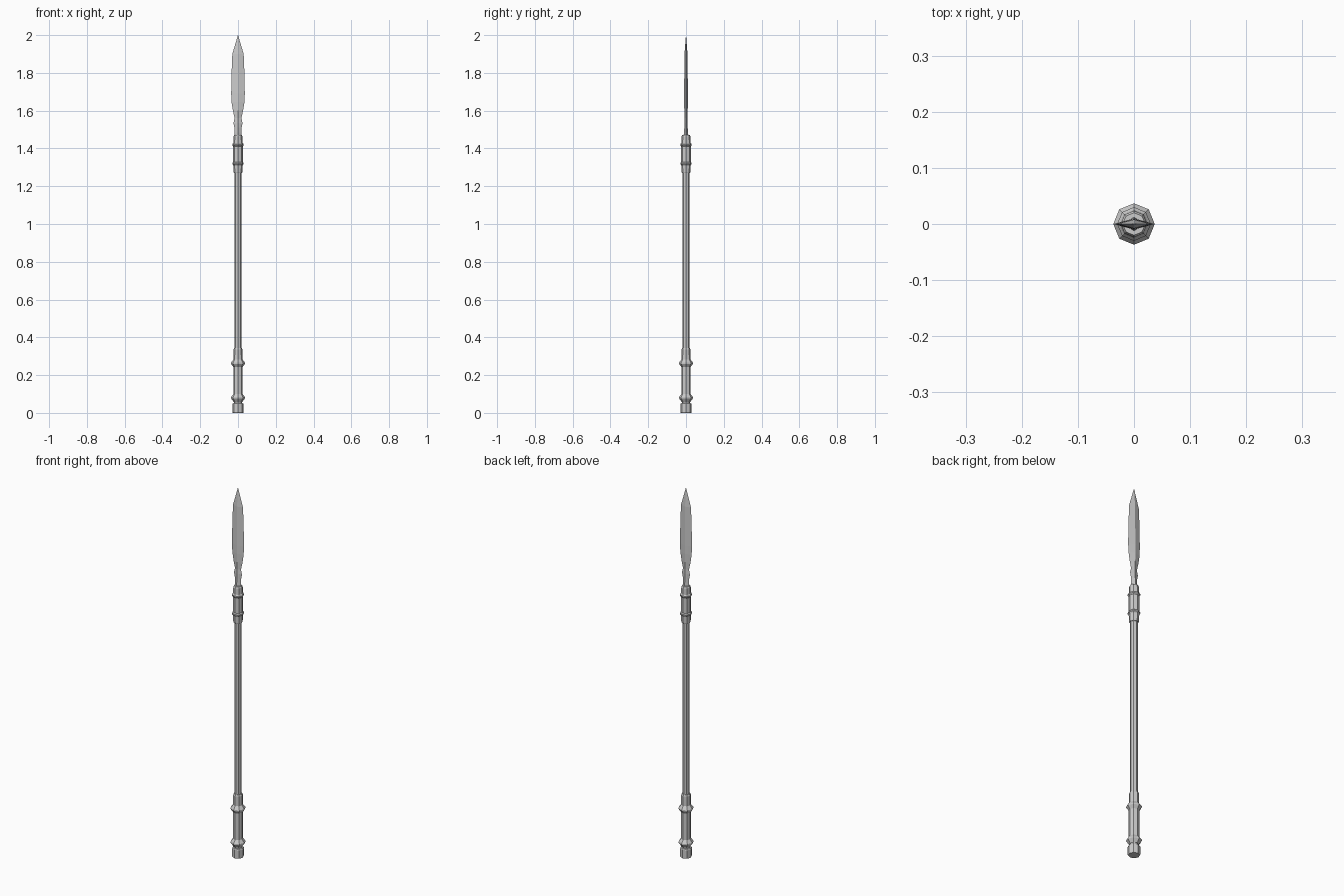
import bpy, bmesh, math

if "Cube" in bpy.data.objects:
    bpy.data.objects.remove(bpy.data.objects["Cube"])


def loft(name, rings):
    """Skin a list of equal-length point rings and close both ends."""
    bm = bmesh.new()
    loops = [[bm.verts.new(p) for p in ring] for ring in rings]
    n = len(loops[0])
    for a, b in zip(loops, loops[1:]):
        for i in range(n):
            j = (i + 1) % n
            bm.faces.new((a[i], a[j], b[j], b[i]))
    bm.faces.new(loops[0][::-1])
    bm.faces.new(loops[-1])
    bmesh.ops.remove_doubles(bm, verts=bm.verts, dist=0.00005)
    bmesh.ops.recalc_face_normals(bm, faces=bm.faces)
    mesh = bpy.data.meshes.new(name)
    bm.to_mesh(mesh)
    bm.free()
    obj = bpy.data.objects.new(name, mesh)
    bpy.context.collection.objects.link(obj)
    return obj


def lathe(name, profile, sides=8):
    """Eight-sided turned part from (radius, z) pairs."""
    angles = [2 * math.pi * i / sides for i in range(sides)]
    return loft(name, [[(r * math.cos(a), r * math.sin(a), z) for a in angles]
                       for r, z in profile])


def blade_ring(w, t, z):
    """Lens section with sharp sides and a raised centre ridge."""
    outline = [(1, 0), (0.4, 0.6), (0, 1), (-0.4, 0.6),
               (-1, 0), (-0.4, -0.6), (0, -1), (0.4, -0.6)]
    return [(w * x, t * y, z) for x, y in outline]


# Shaft
lathe("shaft", [(0.018, 0.3), (0.018, 1.3)])

# Butt cap with narrow neck
lathe("butt_cap", [(0.028, 0), (0.03, 0.004), (0.03, 0.046), (0.027, 0.05),
                   (0.021, 0.052), (0.021, 0.066)])

# Lower grip sleeve
lathe("lower_sleeve", [(0.022, 0.06), (0.025, 0.09), (0.025, 0.25),
                       (0.024, 0.335), (0.021, 0.343)])

# Upper socket
lathe("upper_socket", [(0.022, 1.27), (0.0235, 1.275), (0.0255, 1.32),
                       (0.0255, 1.42), (0.0235, 1.463), (0.020, 1.47)])

# Pointed collars on both sleeves
for name, z, r, h in [("butt_collar", 0.08, 0.037, 0.022),
                      ("grip_collar", 0.263, 0.037, 0.022),
                      ("socket_collar_low", 1.32, 0.030, 0.012),
                      ("socket_collar_high", 1.42, 0.030, 0.012)]:
    lathe(name, [(0.023, z - h), (r, z - 0.003), (r, z + 0.003), (0.023, z + h)])

# Blade neck and leaf-shaped blade
stations = [(0.019, 0.013, 1.46), (0.018, 0.011, 1.485), (0.019, 0.009, 1.51),
            (0.024, 0.008, 1.535), (0.018, 0.007, 1.56), (0.027, 0.009, 1.60),
            (0.034, 0.010, 1.645), (0.036, 0.010, 1.69), (0.034, 0.009, 1.80),
            (0.030, 0.008, 1.90), (0.0, 0.0, 2.0)]
rings = [blade_ring(*s) for s in stations]
rings[-1] = [(0.0004 * math.cos(i * math.pi / 4), 0.0004 * math.sin(i * math.pi / 4), 2.0)
             for i in range(8)]
loft("blade", rings)
